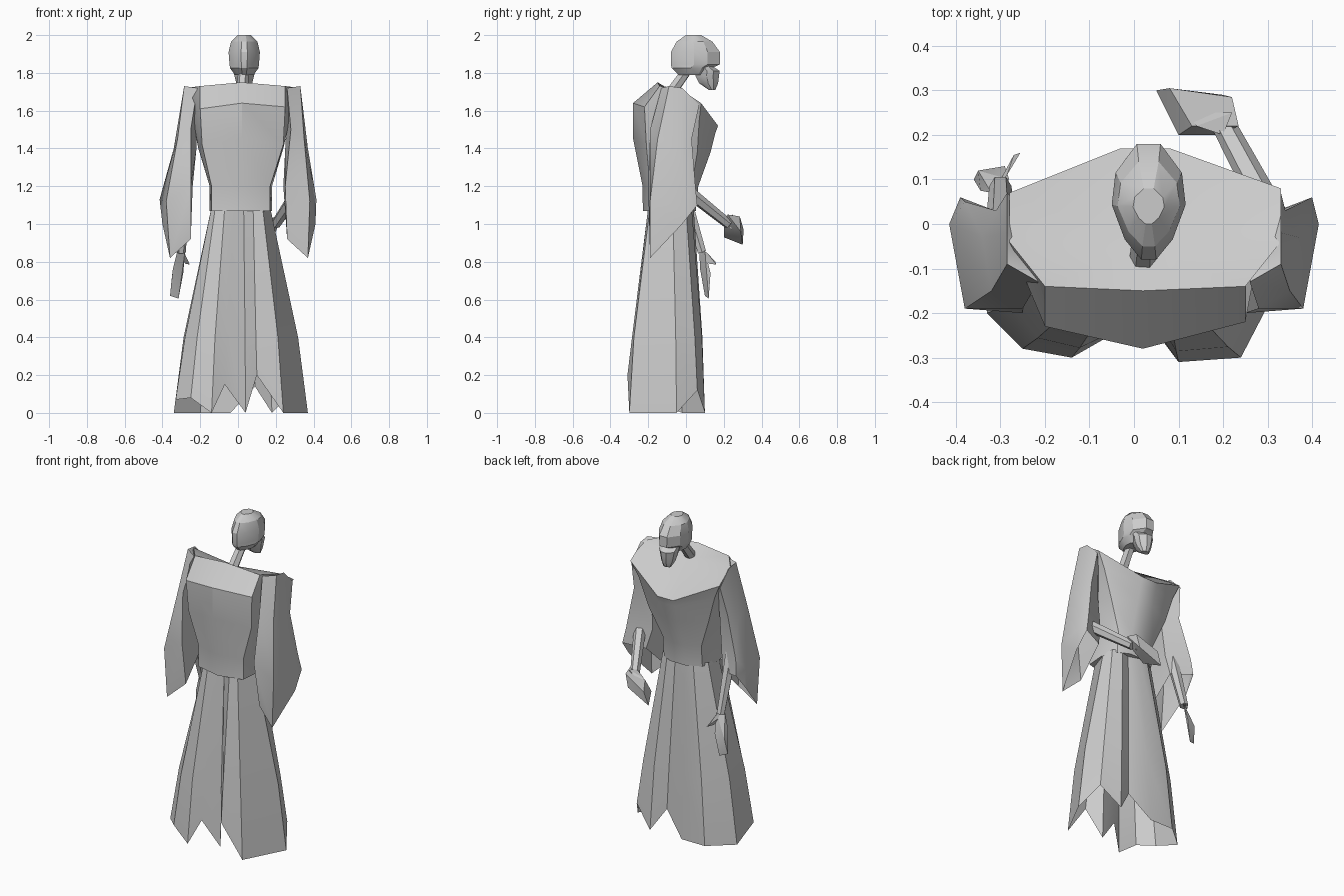
import bpy
import bmesh
from math import sin, cos, radians, tau
from mathutils import Vector

cube = bpy.data.objects.get("Cube")
if cube:
    bpy.data.objects.remove(cube, do_unlink=True)

GREY = (0.6, 0.6, 0.6, 1)
stone = bpy.data.materials.new("plain grey")
stone.use_nodes = True
stone.diffuse_color = GREY
stone.node_tree.nodes["Principled BSDF"].inputs["Base Color"].default_value = GREY


def finish(name, bm, angle=30):
    """Turn a bmesh into a named, shaded object."""
    bmesh.ops.recalc_face_normals(bm, faces=bm.faces[:])
    mesh = bpy.data.meshes.new(name)
    bm.to_mesh(mesh)
    bm.free()
    mesh.materials.append(stone)
    obj = bpy.data.objects.new(name, mesh)
    bpy.context.collection.objects.link(obj)
    bpy.ops.object.select_all(action="DESELECT")
    obj.select_set(True)
    bpy.context.view_layer.objects.active = obj
    bpy.ops.object.shade_smooth_by_angle(angle=radians(angle))
    return obj


def loft(name, rings, start=None, end=None, angle=30):
    """Skin closed rings; start and end are optional cap centres."""
    bm = bmesh.new()
    loops = [[bm.verts.new(p) for p in ring] for ring in rings]
    count = len(loops[0])
    for low, high in zip(loops, loops[1:]):
        for i in range(count):
            j = (i + 1) % count
            bm.faces.new((low[i], low[j], high[j], high[i]))
    for loop, centre in ((loops[0], start), (loops[-1], end)):
        if centre is not None:
            tip = bm.verts.new(centre)
            for i in range(count):
                bm.faces.new((loop[i], loop[(i + 1) % count], tip))
    return finish(name, bm, angle)


def hull(name, points):
    """Faceted solid wrapped around a few corner points."""
    bm = bmesh.new()
    for p in points:
        bm.verts.new(p)
    result = bmesh.ops.convex_hull(bm, input=bm.verts[:])
    loose = [v for v in result["geom_interior"] if isinstance(v, bmesh.types.BMVert)]
    bmesh.ops.delete(bm, geom=loose, context="VERTS")
    return finish(name, bm, 20)


def rod(name, a, b, r1, r2, sides=6):
    """Tapered limb between two points."""
    a, b = Vector(a), Vector(b)
    turn = (b - a).to_track_quat("Z", "Y")
    rings = [[c + turn @ Vector((r * cos(tau * i / sides), r * sin(tau * i / sides), 0))
              for i in range(sides)] for c, r in ((a, r1), (b, r2))]
    return loft(name, rings, a, b)


# Torso: collar, shoulder bulge, chest, waist
collar = [(.25, -.14, 1.73), (.02, -.15, 1.75), (-.2, -.14, 1.73), (-.28, -.04, 1.72),
          (-.28, .07, 1.64), (-.03, .17, 1.52), (.08, .17, 1.52), (.33, .08, 1.64), (.33, -.04, 1.72)]
bulge = [(.25, -.22, 1.62), (.02, -.28, 1.64), (-.2, -.23, 1.61), (-.24, -.06, 1.58),
         (-.24, .06, 1.55), (-.03, .155, 1.48), (.08, .155, 1.48), (.28, .07, 1.55), (.28, -.06, 1.58)]
chest = [(.24, -.21, 1.42), (.02, -.28, 1.45), (-.19, -.22, 1.42), (-.21, -.06, 1.4),
         (-.19, .05, 1.38), (-.03, .13, 1.38), (.08, .13, 1.38), (.22, .06, 1.38), (.24, -.06, 1.4)]
belly = [(.17, -.19, 1.2), (.02, -.23, 1.2), (-.14, -.19, 1.2), (-.15, -.08, 1.2),
         (-.12, .02, 1.2), (-.03, .065, 1.2), (.07, .065, 1.2), (.14, .03, 1.2), (.18, -.07, 1.2)]
waist = [(x, y * .95 - .01, 1.07) for x, y, z in belly]
loft("robe_torso", [waist, belly, chest, bulge, collar], (.02, -.08, 1.07), (.02, -.05, 1.69))

# Skirt: waist points matched to a notched, pleated hem
belt = [(.13, -.19), (.17, -.07), (.16, 0), (.11, .03), (.06, .02), (0, .04), (-.07, .03),
        (-.14, -.02), (-.14, -.12), (-.12, -.17), (-.07, -.2), (-.02, -.2), (.03, -.18), (.08, -.2)]
hem = [(.24, -.3, 0), (.37, -.05, 0), (.3, .06, .12), (.18, .1, 0), (.09, .06, .14),
       (-.04, .1, 0), (-.2, .1, 0), (-.34, -.02, 0), (-.33, -.2, .07), (-.25, -.28, .08),
       (-.14, -.3, 0), (-.07, -.26, .15), (.04, -.23, 0), (.1, -.31, .2)]
top = [(x, y, 1.09) for x, y in belt]
knee = [(a + (x - a) * .74, b + (y - b) * .78, .4) for (a, b), (x, y, z) in zip(belt, hem)]
loft("robe_skirt", [top, knee, hem])

# Wide sleeves, open at the slanted cuff
sleeve = [
    [(.26, -.13, 1.72), (.33, -.09, 1.73), (.33, -.02, 1.72), (.33, .07, 1.63), (.26, 0, 1.58)],
    [(.28, -.19, 1.5), (.35, -.15, 1.45), (.37, -.03, 1.4), (.34, .03, 1.45), (.25, -.02, 1.4)],
    [(.25, -.2, 1.2), (.38, -.19, 1.12), (.415, 0, 1.13), (.38, .05, 1.2), (.24, -.01, 1.2)],
    [(.26, -.16, .92), (.37, -.19, .82), (.41, -.02, 1), (.4, .06, 1.1), (.27, .01, 1.08)],
]
loft("left_sleeve", sleeve, (.3, -.04, 1.7))
shifts = (.045, .03, 0, .01)
mirrored = [[(s - x, y, z) for x, y, z in ring] for ring, s in zip(sleeve, shifts)]
loft("right_sleeve", mirrored, (-.26, -.04, 1.7))

# Raised left forearm with a closed hand
rod("left_forearm", (.32, 0, 1.18), (.2, .225, 1), .035, .027)
hull("left_hand", [(.235, .22, 1.05), (.19, .2, 1), (.22, .285, 1.04), (.2, .29, .96),
                   (.1, .2, .93), (.05, .3, .89), (.08, .305, .97), (.13, .22, 1)])
hull("left_thumb", [(.2, .2, 1.04), (.22, .25, 1.05), (.14, .22, 1.01), (.12, .25, .98), (.19, .24, .97)])

# Hanging right forearm with a relaxed hand
rod("right_forearm", (-.3, -.02, 1.2), (-.3, .085, .85), .035, .025)
hull("right_hand", [(-.32, .07, .86), (-.28, .1, .86), (-.345, .075, .76), (-.29, .13, .74),
                    (-.36, .1, .62), (-.315, .12, .605), (-.35, .12, .72)])
hull("right_thumb", [(-.31, .08, .84), (-.285, .11, .85), (-.28, .12, .79), (-.255, .16, .785), (-.27, .155, .8)])


# Head: stacked rings given as height, back, front, half width
def head_ring(z, back, front, wide):
    mid, reach = (back + front) / 2, (front - back) / 2
    outline = ((.32, 1), (.9, .5), (1, -.05), (.65, -.65), (.2, -1))
    half = [(x * wide, mid + y * reach) for x, y in outline]
    full = half + [(-x, y) for x, y in reversed(half)]
    return [(x + .033, y, z) for x, y in full]


def head_part(name, rows):
    rings = [head_ring(*row) for row in rows]
    caps = [(.033, (row[1] + row[2]) / 2, row[0]) for row in (rows[0], rows[-1])]
    loft(name, rings, *caps, angle=25)


head_part("skull", [(1.79, -.04, .1, .05), (1.825, -.075, .135, .075), (1.845, -.08, .18, .078),
                    (1.91, -.08, .18, .083), (1.965, -.05, .14, .07), (2, .0, .08, .035)])
head_part("jaw", [(1.71, .12, .155, .025), (1.745, .07, .17, .042), (1.785, .05, .175, .052),
                  (1.81, .05, .178, .058), (1.84, .05, .135, .06)])

# Thin neck leaning forward
rod("neck", (.02, -.09, 1.68), (.03, .01, 1.82), .032, .028)
